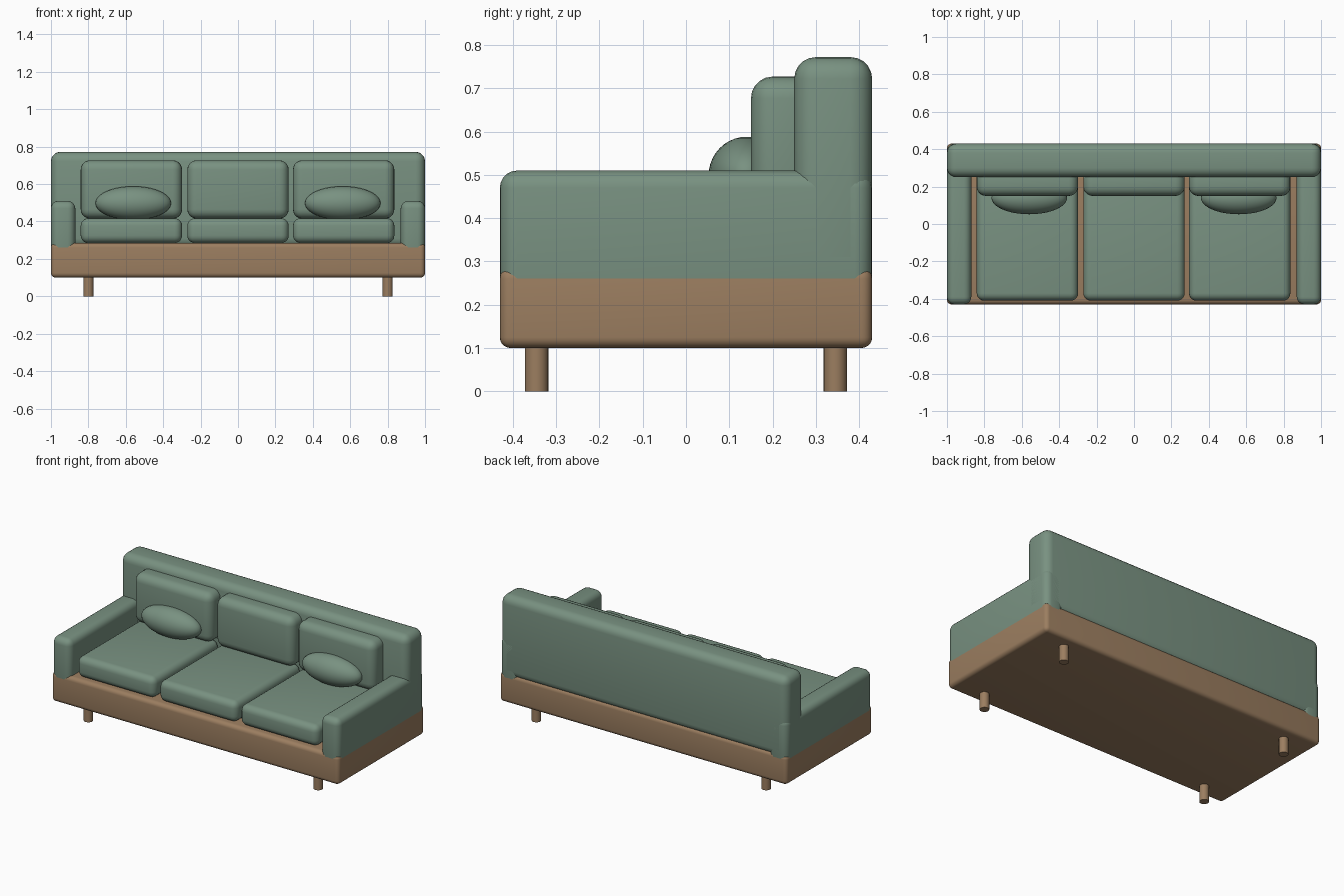
import bpy, math

if "Cube" in bpy.data.objects:
    bpy.data.objects.remove(bpy.data.objects["Cube"])


def material(name, colour):
    m = bpy.data.materials.new(name)
    m.diffuse_color = (*colour, 1)
    m.use_nodes = True
    m.node_tree.nodes["Principled BSDF"].inputs["Base Color"].default_value = m.diffuse_color
    return m


GREEN = material("sage fabric", (0.19, 0.285, 0.22))
BROWN = material("warm wood", (0.33, 0.208, 0.117))


def finish(name, mat, angle=40):
    ob = bpy.context.object
    ob.name = name
    ob.data.materials.append(mat)
    bpy.ops.object.shade_smooth_by_angle(angle=math.radians(angle))
    return ob


def rounded_box(name, x, y, z, radius, mat, segments=5):
    """Box given by (min, max) ranges with rounded edges."""
    spans = (x, y, z)
    bpy.ops.mesh.primitive_cube_add(size=1, location=[(a + b) / 2 for a, b in spans])
    ob = bpy.context.object
    ob.scale = [b - a for a, b in spans]
    bpy.ops.object.transform_apply(location=False, rotation=False, scale=True)
    bevel = ob.modifiers.new("rounding", 'BEVEL')
    bevel.width = radius
    bevel.segments = segments
    bpy.ops.object.modifier_apply(modifier="rounding")
    return finish(name, mat)


# Wooden base and upholstered back
rounded_box("base", (-1, 1), (-0.43, 0.43), (0.10, 0.285), 0.025, BROWN)
rounded_box("backrest", (-1, 1), (0.25, 0.43), (0.26, 0.772), 0.05, GREEN)

# Arms and their throw pillows
for side, s in (("left", -1), ("right", 1)):
    rounded_box(side + "_arm", sorted((s * 0.87, s * 1.0)), (-0.43, 0.43),
                (0.222, 0.51), 0.04, GREEN)
    bpy.ops.mesh.primitive_uv_sphere_add(segments=40, ring_count=20, radius=1,
                                         location=(s * 0.56, 0.14, 0.498))
    bpy.context.object.scale = (0.202, 0.088, 0.09)
    bpy.ops.object.transform_apply(location=False, rotation=False, scale=True)
    finish(side + "_pillow", GREEN)

    # Legs
    for end, e in (("front", -1), ("back", 1)):
        bpy.ops.mesh.primitive_cylinder_add(vertices=24, radius=0.027, depth=0.12,
                                            location=(s * 0.8, e * 0.345, 0.06))
        finish(f"{end}_{side}_leg", BROWN)

# Three seat cushions with matching back cushions
for name, cx in (("left", -0.57), ("middle", 0), ("right", 0.565)):
    span = (cx - 0.271, cx + 0.271)
    rounded_box(name + "_seat_cushion", span, (-0.41, 0.25), (0.285, 0.417), 0.04, GREEN)
    rounded_box(name + "_back_cushion", span, (0.15, 0.30), (0.415, 0.727), 0.05, GREEN)
